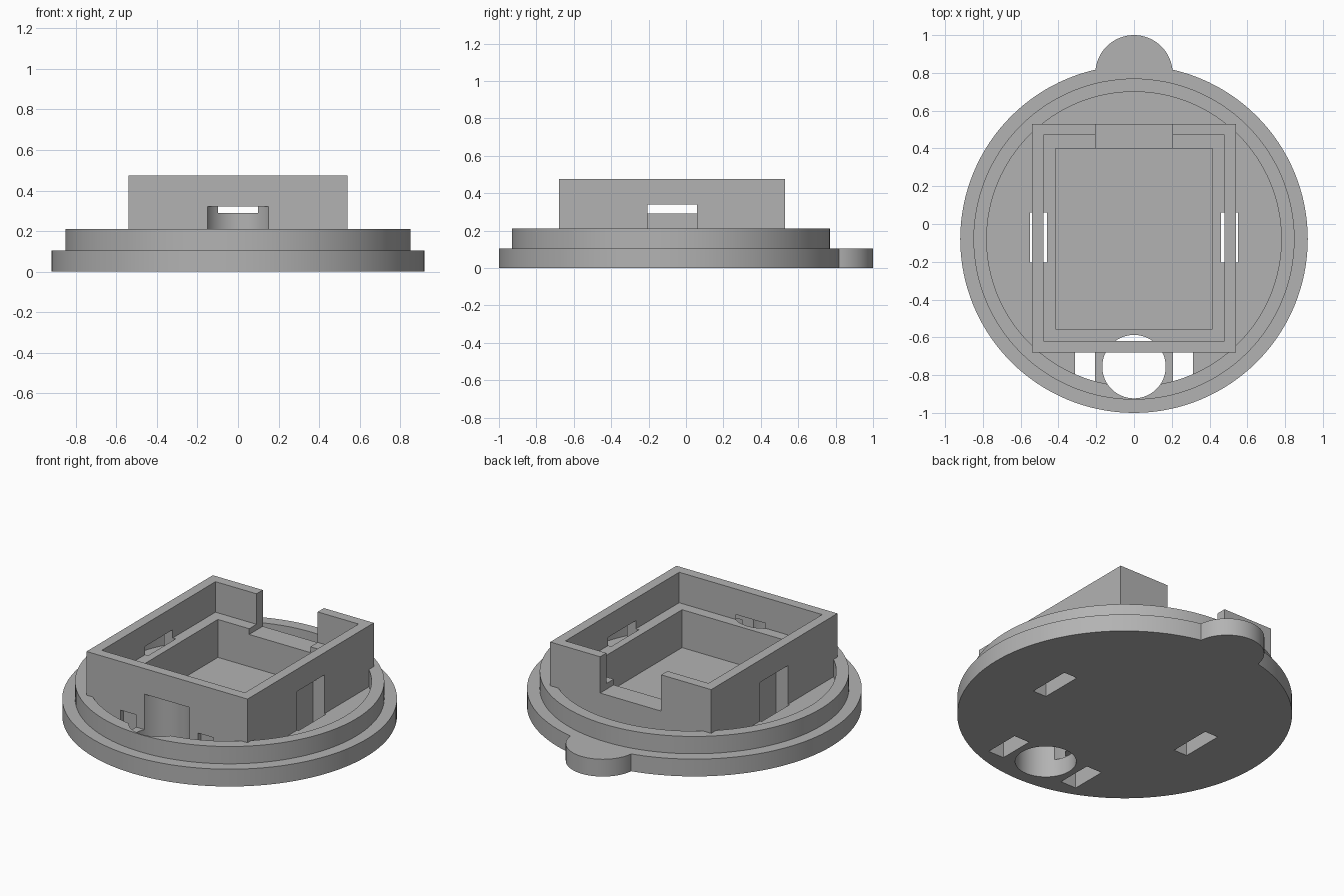
import bpy, math

if "Cube" in bpy.data.objects:
    bpy.data.objects.remove(bpy.data.objects["Cube"])

CY = -0.08          # centre of the round base
FLOOR = 0.105       # top of the base plate
RIM = 0.21          # top of the rim
LEDGE = 0.29        # inner shelf of the case
TOP = 0.475         # top of the case


def cyl(name, y, r, z0, z1, n=128):
    bpy.ops.mesh.primitive_cylinder_add(vertices=n, radius=r, depth=z1 - z0,
                                        location=(0, y, (z0 + z1) / 2))
    ob = bpy.context.object
    ob.name = name
    return ob


def box(name, x0, x1, y0, y1, z0, z1):
    bpy.ops.mesh.primitive_cube_add(size=1, location=((x0 + x1) / 2, (y0 + y1) / 2, (z0 + z1) / 2))
    ob = bpy.context.object
    ob.name = name
    ob.scale = (x1 - x0, y1 - y0, z1 - z0)
    bpy.ops.object.transform_apply(location=False, rotation=False, scale=True)
    return ob


def combine(target, tool, operation):
    """Apply a boolean and discard the tool."""
    mod = target.modifiers.new(operation.lower(), 'BOOLEAN')
    mod.operation, mod.solver, mod.object = operation, 'EXACT', tool
    bpy.context.view_layer.objects.active = target
    bpy.ops.object.modifier_apply(modifier=mod.name)
    bpy.data.objects.remove(tool, do_unlink=True)


# Base plate with thumb tab and raised rim
body = cyl("round_case_base", CY, 0.92, 0, FLOOR)
combine(body, cyl("thumb_tab", 0.795, 0.205, 0, FLOOR, 64), 'UNION')
rim = cyl("rim", CY, 0.85, 0.05, RIM)
combine(rim, cyl("rim_well", CY, 0.78, 0.0, 0.4), 'DIFFERENCE')
combine(body, rim, 'UNION')

# Rectangular case block
combine(body, box("case", -0.54, 0.54, -0.68, 0.53, 0.03, TOP), 'UNION')

# Upper opening, lower cavity and notch in the back wall
cuts = [
    box("upper_opening", -0.48, 0.48, -0.62, 0.47, LEDGE, 0.6),
    box("lower_cavity", -0.415, 0.415, -0.555, 0.40, 0.06, 0.55),
    box("back_notch", -0.205, 0.205, 0.39, 0.6, 0.255, 0.65),
    cyl("front_hole", -0.755, 0.168, -0.1, 0.32, 64),
]
# Strap slots through the sides and the front
for s in (-1, 1):
    xa, xb = sorted((s * 0.46, s * 0.55))
    cuts.append(box("side_slot", xa, xb, -0.205, 0.06, -0.1, 0.34))
    xa, xb = sorted((s * 0.207, s * 0.312))
    cuts.append(box("front_slot", xa, xb, -0.87, -0.65, -0.1, 0.18))
for c in cuts:
    combine(body, c, 'DIFFERENCE')

# Single grey finish
grey = bpy.data.materials.new("grey_plastic")
grey.diffuse_color = (0.45, 0.45, 0.45, 1)
grey.use_nodes = True
grey.node_tree.nodes["Principled BSDF"].inputs["Base Color"].default_value = grey.diffuse_color
body.data.materials.clear()
body.data.materials.append(grey)
for p in body.data.polygons:
    p.material_index = 0
bpy.ops.object.select_all(action='DESELECT')
body.select_set(True)
bpy.context.view_layer.objects.active = body
bpy.ops.object.shade_smooth_by_angle(angle=math.radians(30))
